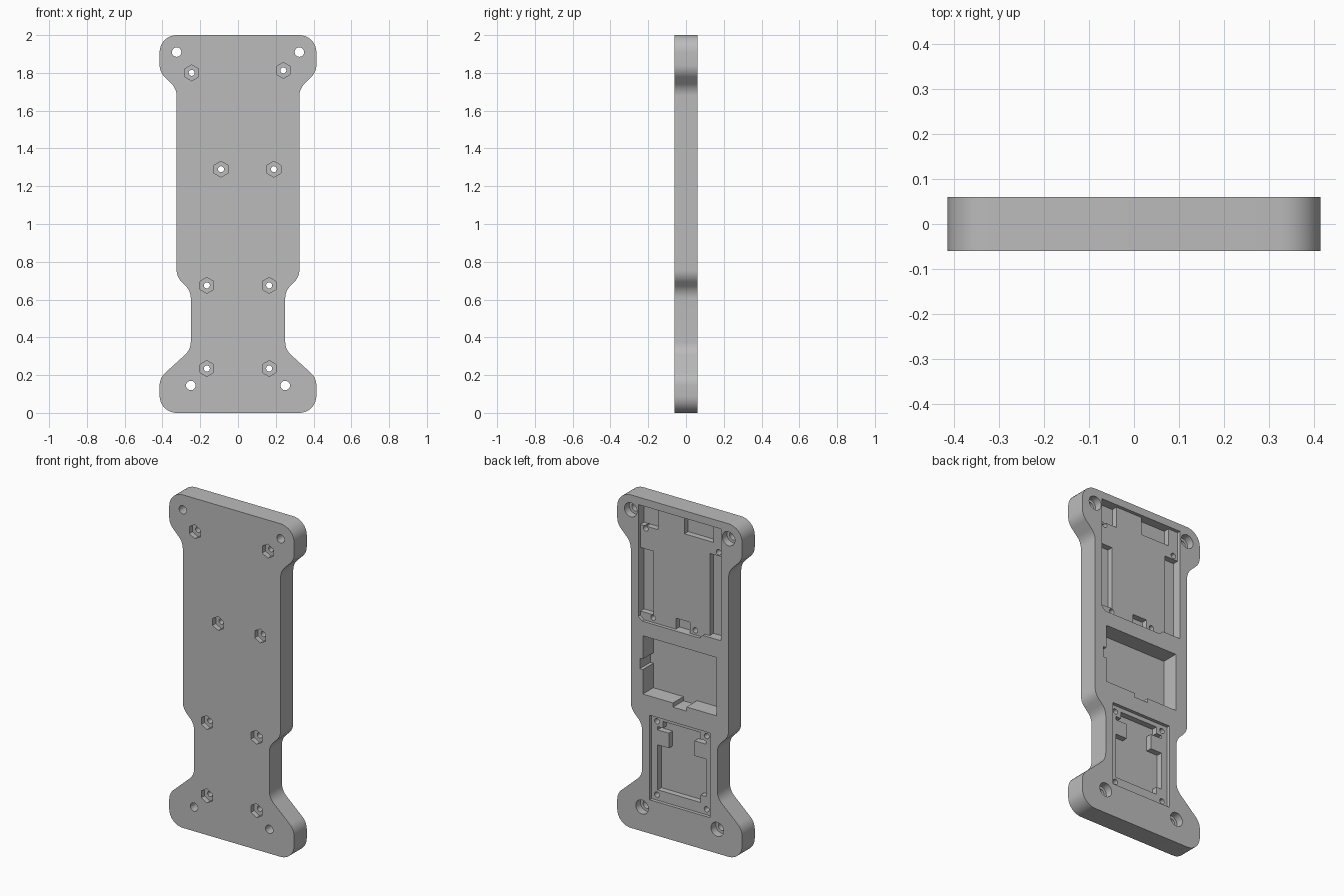
import bpy, bmesh, math
from mathutils import Vector

cube = bpy.data.objects.get("Cube")
if cube:
    bpy.data.objects.remove(cube, do_unlink=True)

HALF = 0.06      # half of the plate thickness
RECESS = 0.02    # depth of a board seat
RELIEF = 0.055   # depth of the solder reliefs
WELL = 0.10      # depth of the middle well

grey = bpy.data.materials.new("plain_grey")
grey.use_nodes = True
colour = (0.5, 0.5, 0.5, 1)
grey.diffuse_color = colour
grey.node_tree.nodes["Principled BSDF"].inputs["Base Color"].default_value = colour


def prism(name, pts, y0, y1):
    """Extrude an x-z outline from y0 to y1."""
    bm = bmesh.new()
    face = bm.faces.new([bm.verts.new((x, y0, z)) for x, z in pts])
    out = bmesh.ops.extrude_face_region(bm, geom=[face])
    verts = [v for v in out["geom"] if isinstance(v, bmesh.types.BMVert)]
    bmesh.ops.translate(bm, verts=verts, vec=(0, y1 - y0, 0))
    bmesh.ops.recalc_face_normals(bm, faces=bm.faces)
    mesh = bpy.data.meshes.new(name)
    bm.to_mesh(mesh)
    bm.free()
    mesh.materials.append(grey)
    obj = bpy.data.objects.new(name, mesh)
    bpy.context.collection.objects.link(obj)
    return obj


def fillet(pts, r, steps=8):
    """Round every corner of an outline with radius r."""
    out = []
    for i, p in enumerate(pts):
        p = Vector(p)
        a = (Vector(pts[i - 1]) - p).normalized()
        b = (Vector(pts[(i + 1) % len(pts)]) - p).normalized()
        half = a.angle(b) / 2
        centre = p + (a + b).normalized() * r / math.sin(half)
        start = p + a * r / math.tan(half) - centre
        end = p + b * r / math.tan(half) - centre
        sweep = math.pi - 2 * half
        for k in range(steps + 1):
            t = k / steps
            arc = (start * math.sin((1 - t) * sweep) + end * math.sin(t * sweep)) / math.sin(sweep)
            out.append(tuple(centre + arc))
    return out


def ring(x, z, r, n):
    return [(x + r * math.sin(2 * math.pi * k / n), z + r * math.cos(2 * math.pi * k / n))
            for k in range(n)]


def rect(x0, x1, z0, z1):
    return [(x0, z0), (x1, z0), (x1, z1), (x0, z1)]


def cut(pts, y0, y1):
    tool = prism("cutter", pts, y0, y1)
    tool.hide_render = True
    mod = plate.modifiers.new("cut", 'BOOLEAN')
    mod.operation = 'DIFFERENCE'
    mod.solver = 'EXACT'
    mod.object = tool
    bpy.ops.object.modifier_apply(modifier=mod.name)
    bpy.data.objects.remove(tool, do_unlink=True)


def cut_back(pts, depth):
    cut(pts, HALF - depth, HALF + 0.05)


# Waisted plate with rounded wings
side = [(0.415, 2), (0.415, 1.805), (0.325, 1.715), (0.325, 0.72),
        (0.25, 0.645), (0.25, 0.335), (0.415, 0.185), (0.415, 0)]
outline = fillet(side + [(-x, z) for x, z in reversed(side)], 0.09)
plate = prism("mounting_plate", outline, -HALF, HALF)
bpy.context.view_layer.objects.active = plate
plate.select_set(True)

# Upper board seat with its stepped lower edge
W, TOP, LOW, STEP = 0.275, 1.955, 1.262, 1.284
cut_back([(W, TOP), (W, STEP), (0.25, LOW), (-0.13, LOW),
          (-0.155, STEP), (-W, STEP), (-W, TOP)], RECESS)

# Reliefs in the upper seat: two connectors, two pin rows, one small header
for relief in (rect(0.157, W, 1.828, TOP), rect(-0.21, -0.018, 1.85, TOP),
               rect(0.188, W, 1.308, 1.69), rect(-W, -0.186, STEP, 1.777),
               rect(-0.055, 0.04, LOW, 1.328)):
    cut_back(relief, RELIEF)

# Middle well with a side notch and a bottom notch
cut_back([(0.245, 1.175), (0.245, 1.035), (0.265, 1.035), (0.265, 0.972),
          (0.245, 0.972), (0.245, 0.825), (0.045, 0.825), (0.045, 0.8),
          (-0.045, 0.8), (-0.045, 0.825), (-0.245, 0.825), (-0.245, 1.175)], WELL)

# Lower board seat and its relief with tabs at both sides
cut_back(rect(-0.2, 0.2, 0.202, 0.71), RECESS)
edge = [(0.125, 0.685), (0.125, 0.645), (0.16, 0.645), (0.16, 0.625),
        (0.085, 0.625), (0.085, 0.535), (0.16, 0.535)]
cut_back(edge + [(0.16, 0.265), (-0.125, 0.265), (-0.125, 0.31), (-0.16, 0.31)]
         + [(-x, z) for x, z in reversed(edge)], RELIEF)

# Board screw holes with hexagonal nut pockets at the front
screws = [(-0.245, 1.8), (0.24, 1.813), (-0.09, 1.29), (0.19, 1.29)]
screws += [(s * 0.165, z) for s in (-1, 1) for z in (0.235, 0.675)]
for x, z in screws:
    cut(ring(x, z, 0.016, 20), -0.1, 0.1)
    cut(ring(x, z, 0.042, 6), -0.1, -HALF + 0.03)

# Corner fixing holes, counterbored at the back
for x, z in ((0.325, 1.91), (0.25, 0.145)):
    for s in (-1, 1):
        cut(ring(s * x, z, 0.025, 24), -0.1, 0.1)
        cut_back(ring(s * x, z, 0.042, 24), 0.045)

bpy.ops.object.shade_smooth_by_angle(angle=math.radians(30))
